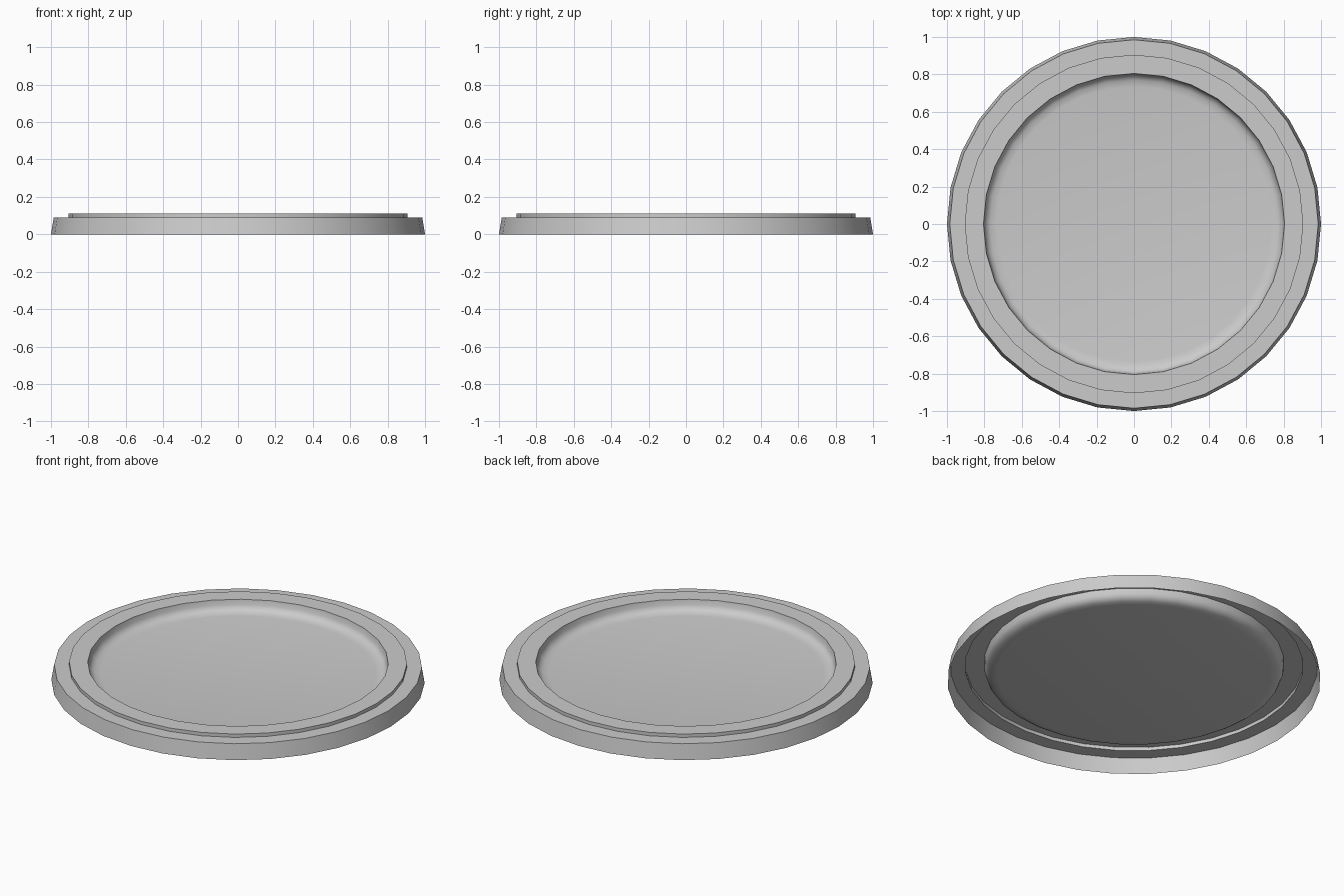
import bpy, bmesh
from math import cos, sin, pi, radians

if "Cube" in bpy.data.objects:
    bpy.data.objects.remove(bpy.data.objects["Cube"])

SIDES = 32

# Radius / height profile of the thin shell, from the open bottom rim to the panel
profile = [
    (1.0, 0.0), (0.985, 0.09),                 # tapered outer skirt
    (0.905, 0.09), (0.905, 0.11),              # ledge and small step
    (0.805, 0.11),                             # raised rim
    (0.80, 0.08), (0.79, 0.062), (0.77, 0.05), (0.735, 0.045),  # rounded recess
]

bm = bmesh.new()
rings = [[bm.verts.new((r * cos(2 * pi * i / SIDES), r * sin(2 * pi * i / SIDES), z))
          for i in range(SIDES)] for r, z in profile]

# Bands between neighbouring rings, facing outward and up
for low, high in zip(rings, rings[1:]):
    for i in range(SIDES):
        j = (i + 1) % SIDES
        bm.faces.new((low[i], low[j], high[j], high[i]))

# Sunken centre panel
bm.faces.new(rings[-1])

mesh = bpy.data.meshes.new("round_lid")
bm.to_mesh(mesh)
bm.free()
lid = bpy.data.objects.new("round_lid", mesh)
bpy.context.collection.objects.link(lid)

# Smooth round the circumference, crisp at the steps
bpy.context.view_layer.objects.active = lid
lid.select_set(True)
bpy.ops.object.shade_smooth_by_angle(angle=radians(40))
